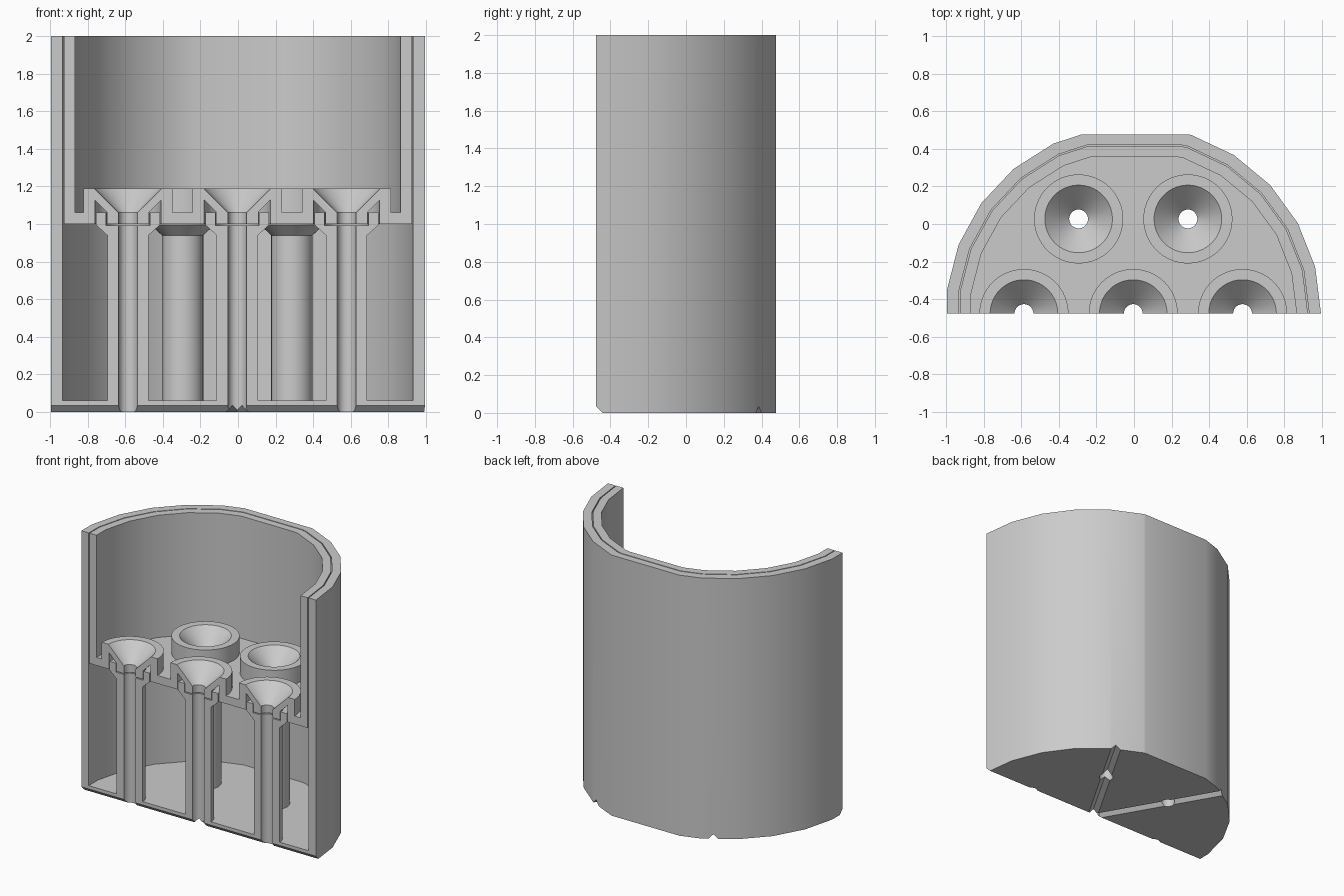
import bpy, bmesh, math
from mathutils import Matrix, Vector

if "Cube" in bpy.data.objects:
    bpy.data.objects.remove(bpy.data.objects["Cube"])

CX, CY = -0.004, -0.477          # axis of the round body, on the section plane
FRONT_HOLES = [(CX + 0.582 * i, CY) for i in (-1, 0, 1)]
BACK_HOLES = [(CX + s * 0.291, CY + 0.504) for s in (-1, 1)]
HOLES = FRONT_HOLES + BACK_HOLES

grey = bpy.data.materials.new("plain_grey")
grey.use_nodes = True
grey.diffuse_color = (0.6, 0.6, 0.6, 1)
grey.node_tree.nodes["Principled BSDF"].inputs["Base Color"].default_value = (0.6, 0.6, 0.6, 1)


def make_object(name, bm):
    bmesh.ops.remove_doubles(bm, verts=bm.verts, dist=1e-5)
    bmesh.ops.recalc_face_normals(bm, faces=bm.faces)
    mesh = bpy.data.meshes.new(name)
    bm.to_mesh(mesh)
    bm.free()
    mesh.materials.append(grey)
    ob = bpy.data.objects.new(name, mesh)
    bpy.context.collection.objects.link(ob)
    return ob


def extrude_loop(bm, points, vector):
    """Closed prism from a flat loop of points."""
    face = bm.faces.new([bm.verts.new(p) for p in points])
    new = bmesh.ops.extrude_face_region(bm, geom=[face], use_keep_orig=True)["geom"]
    bmesh.ops.translate(bm, vec=vector,
                        verts=[v for v in new if isinstance(v, bmesh.types.BMVert)])


def clip(loop, y, side):
    """Keep the part of a loop behind (side 1) or before (side -1) a y line."""
    kept = []
    for p, q in zip(loop, loop[1:] + loop[:1]):
        if (p.y - y) * side >= 0:
            kept.append(p)
        if (p.y - y) * (q.y - y) < -1e-12:
            kept.append(p.lerp(q, (y - p.y) / (q.y - p.y)))
    return kept


def drum(name, radius, front_y, back_y, z0, z1, sides=25):
    """Faceted cylinder sliced flat at the front and back."""
    ring = [Vector((CX + radius * math.cos(a), CY + radius * math.sin(a), z0))
            for a in (math.tau * i / sides for i in range(sides))]
    bm = bmesh.new()
    extrude_loop(bm, clip(clip(ring, back_y, -1), front_y, 1), (0, 0, z1 - z0))
    return make_object(name, bm)


def lathe(name, profile, centre, turn=math.tau, steps=64):
    """Closed (radius, height) profile turned about a vertical axis."""
    bm = bmesh.new()
    rings = []
    for i in range(steps + 1):
        a = turn * i / steps
        rings.append([bm.verts.new((centre[0] + r * math.cos(a),
                                    centre[1] + r * math.sin(a), z)) for r, z in profile])
    n = len(profile)
    for a, b in zip(rings, rings[1:]):
        for j in range(n):
            k = (j + 1) % n
            if profile[j][0] or profile[k][0]:
                bm.faces.new((a[j], b[j], b[k], a[k]))
    if turn < math.tau:
        bm.faces.new(rings[0])
        bm.faces.new(rings[-1])
    return make_object(name, bm)


def combine(target, tool, operation):
    mod = target.modifiers.new("combine", 'BOOLEAN')
    mod.operation, mod.solver, mod.object = operation, 'EXACT', tool
    bpy.context.view_layer.objects.active = target
    bpy.ops.object.modifier_apply(modifier=mod.name)
    bpy.data.objects.remove(tool)


# Outer shell with floor
shell = drum("outer_shell", 1.0, CY - 2, 0.477, 0, 2)
combine(shell, drum("shell_hollow", 0.937, CY - 2, 0.421, 0.06, 2.2), 'DIFFERENCE')

# Hollow posts with flared sockets
post = [(0, 0.03), (0.11, 0.03), (0.11, 0.94), (0.17, 0.995), (0.17, 1.062), (0, 1.062)]
bore = [(0, -0.1), (0.05, -0.1), (0.05, 0.993), (0.117, 0.993), (0.117, 1.2), (0, 1.2)]
for centre in HOLES:
    combine(shell, lathe("post", post, centre), 'UNION')
for centre in HOLES:
    combine(shell, lathe("post_bore", bore, centre), 'DIFFERENCE')

# V grooves under the floor
for degrees in (0, 60, 120):
    bm = bmesh.new()
    extrude_loop(bm, [(-1.5, -0.055, -0.02), (-1.5, 0.055, -0.02), (-1.5, 0, 0.035)], (3, 0, 0))
    bm.transform(Matrix.Translation((CX, CY, 0)) @ Matrix.Rotation(math.radians(degrees), 4, 'Z'))
    combine(shell, make_object("floor_groove", bm), 'DIFFERENCE')

# Section the shell along its axis
bm = bmesh.new()
y = CY + 0.0003
extrude_loop(bm, [(-2, y, -1), (2, y, -1), (2, y - 3, -1), (-2, y - 3, -1)], (0, 0, 4))
combine(shell, make_object("front_block", bm), 'DIFFERENCE')

# Inner cup resting on the posts, with openings for the funnels
cup = drum("inner_cup", 0.93, CY, 0.414, 1.0, 2)
combine(cup, drum("cup_hollow", 0.87, CY - 2, 0.358, 1.062, 2.2), 'DIFFERENCE')
opening = [(0, 0.9), (0.237, 0.9), (0.237, 1.3), (0, 1.3)]
for centre in HOLES:
    combine(cup, lathe("opening", opening, centre), 'DIFFERENCE')

# Raised funnels with an annular pocket underneath, halved on the section
funnel = [(0.05, 1.0), (0.112, 1.0), (0.112, 1.063), (0.176, 1.127), (0.176, 1.0),
          (0.237, 1.0), (0.237, 1.19), (0.18, 1.19), (0.05, 1.06)]
parts = [shell, cup]
parts += [lathe("front_funnel", funnel, c, math.pi, 32) for c in FRONT_HOLES]
parts += [lathe("back_funnel", funnel, c) for c in BACK_HOLES]

# Smooth the curved walls, keep the rims sharp
bpy.ops.object.select_all(action='DESELECT')
for ob in parts:
    ob.select_set(True)
bpy.context.view_layer.objects.active = shell
bpy.ops.object.shade_smooth_by_angle(angle=math.radians(30))
